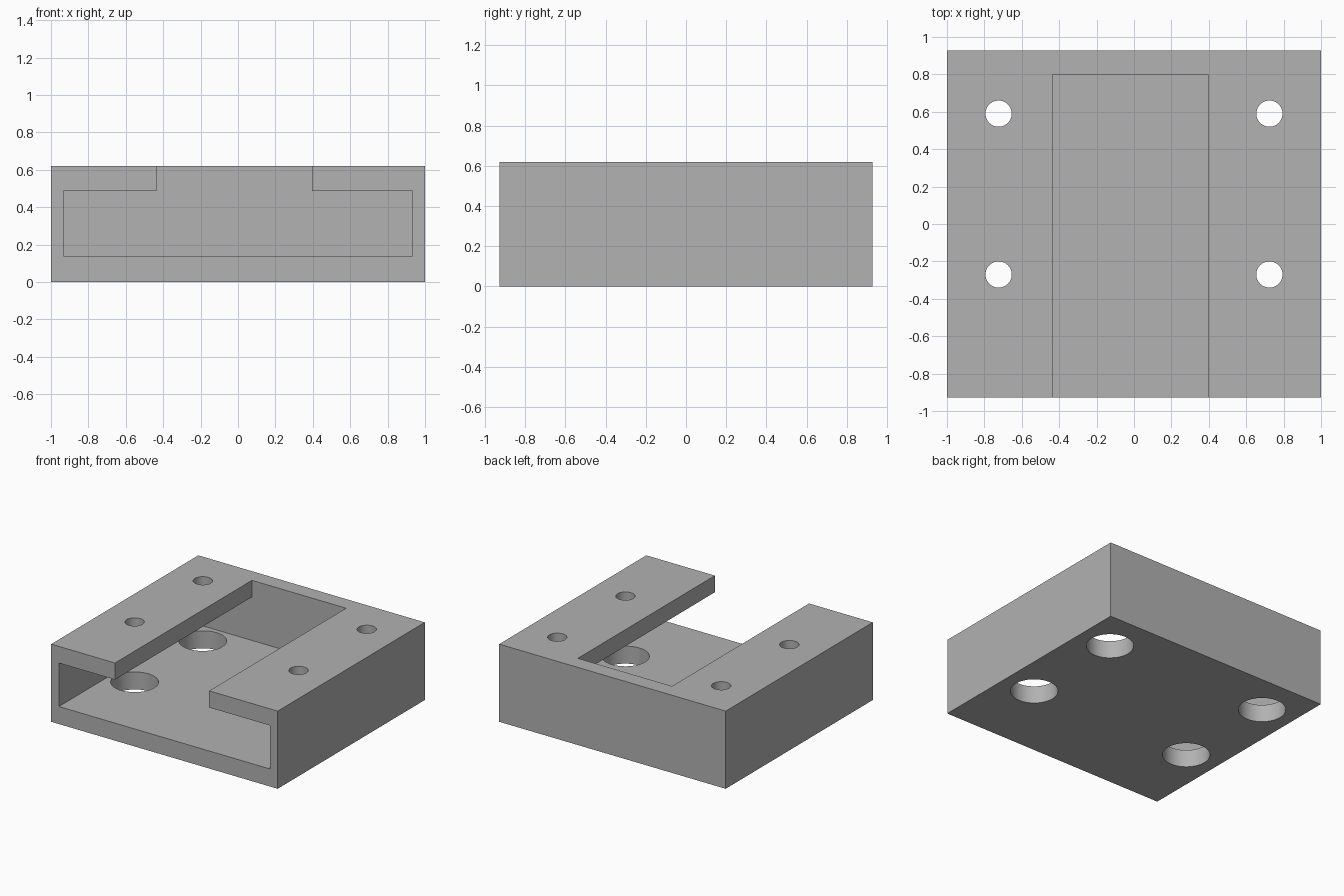
import bpy
import bmesh
from mathutils import Matrix, Vector

default = bpy.data.objects.get("Cube")
if default:
    bpy.data.objects.remove(default, do_unlink=True)

# Overall sizes
WIDTH, DEPTH, HEIGHT = 2.0, 1.855, 0.62
FLOOR_Z, CEILING_Z, BACK_Y = 0.14, 0.487, 0.80

grey = bpy.data.materials.new("mid_grey")
grey.use_nodes = True
colour = (0.445, 0.445, 0.445, 1)
grey.diffuse_color = colour
grey.node_tree.nodes["Principled BSDF"].inputs["Base Color"].default_value = colour


def add_object(name, bm):
    bmesh.ops.recalc_face_normals(bm, faces=bm.faces)
    mesh = bpy.data.meshes.new(name)
    bm.to_mesh(mesh)
    bm.free()
    mesh.materials.append(grey)
    obj = bpy.data.objects.new(name, mesh)
    bpy.context.collection.objects.link(obj)
    return obj


def extruded(name, profile, y0, y1):
    """Extrude an (x, z) profile along y."""
    bm = bmesh.new()
    face = bm.faces.new([bm.verts.new((x, y0, z)) for x, z in profile])
    new = bmesh.ops.extrude_face_region(bm, geom=[face])["geom"]
    verts = [v for v in new if isinstance(v, bmesh.types.BMVert)]
    bmesh.ops.translate(bm, verts=verts, vec=Vector((0, y1 - y0, 0)))
    return add_object(name, bm)


def cylinder(name, x, y, z0, z1, radius):
    bm = bmesh.new()
    bmesh.ops.create_cone(bm, cap_ends=True, segments=64, radius1=radius,
                          radius2=radius, depth=z1 - z0,
                          matrix=Matrix.Translation((x, y, (z0 + z1) / 2)))
    return add_object(name, bm)


def cut(target, cutter):
    """Subtract the cutter and discard it."""
    cutter.hide_render = True
    mod = target.modifiers.new("cut", 'BOOLEAN')
    mod.operation, mod.solver, mod.object = 'DIFFERENCE', 'EXACT', cutter
    bpy.ops.object.modifier_apply(modifier=mod.name)
    bpy.data.objects.remove(cutter, do_unlink=True)


# Solid block
half = WIDTH / 2
block = extruded("mounting_box",
                 [(-half, 0), (half, 0), (half, HEIGHT), (-half, HEIGHT)],
                 -DEPTH / 2, DEPTH / 2)
bpy.context.view_layer.objects.active = block
block.select_set(True)

# T-shaped pocket: wide cavity with a slot through the roof, open at the front
inner, slot_left, slot_right, above = 0.932, 0.395, -0.437, HEIGHT + 0.2
pocket = [(-inner, FLOOR_Z), (inner, FLOOR_Z), (inner, CEILING_Z),
          (slot_left, CEILING_Z), (slot_left, above), (slot_right, above),
          (slot_right, CEILING_Z), (-inner, CEILING_Z)]
cut(block, extruded("pocket_cutter", pocket, -DEPTH, BACK_Y))

# Small screw holes in the roof, wide access holes in the floor
for x in (-0.724, 0.724):
    for y in (-0.27, 0.59):
        cut(block, cylinder("roof_hole_cutter", x, y, 0.3, above, 0.07))
        cut(block, cylinder("floor_hole_cutter", x, y, -0.2, 0.3, 0.173))

bpy.ops.object.shade_smooth_by_angle()
